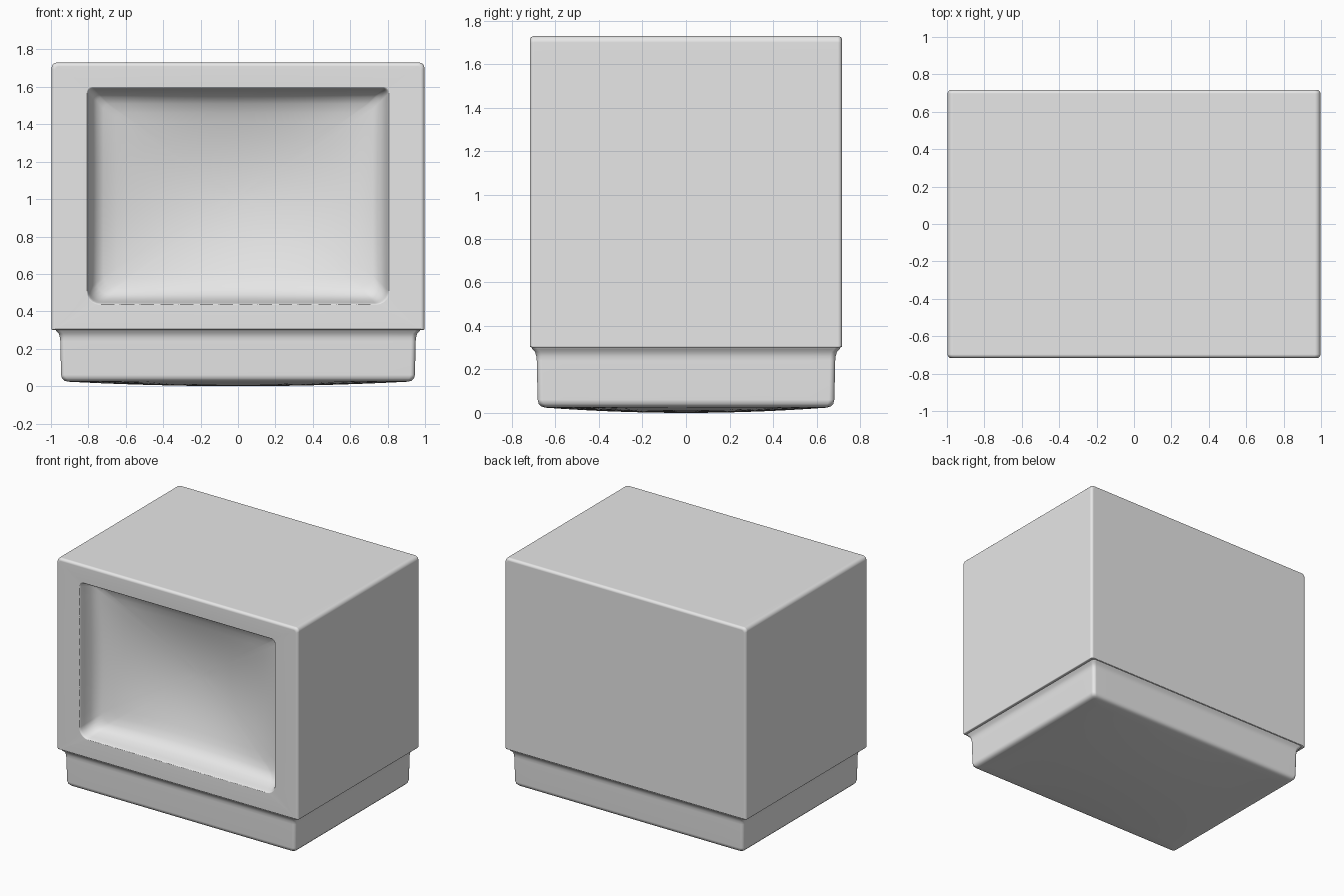
import bpy, bmesh
from math import sin, cos, pi, radians

cube = bpy.data.objects.get("Cube")
if cube:
    bpy.data.objects.remove(cube, do_unlink=True)

grey = bpy.data.materials.new("light_grey")
grey.use_nodes = True
grey.diffuse_color = (0.8, 0.8, 0.8, 1)
grey.node_tree.nodes["Principled BSDF"].inputs["Base Color"].default_value = (0.8, 0.8, 0.8, 1)

ARC, EDGE = 5, 14


def rounded(hu, v0, v1, r_top, r_low):
    """Rounded rectangle outline with evenly divided straight edges."""
    corners = [(1, v1, r_top), (-1, v1, r_top), (-1, v0, r_low), (1, v0, r_low)]
    arcs = []
    for k, (side, v, r) in enumerate(corners):
        cu, cv = side * (hu - r), v + (r if k > 1 else -r)
        angles = [(k + i / ARC) * pi / 2 for i in range(ARC + 1)]
        arcs.append([(cu + r * cos(a), cv + r * sin(a)) for a in angles])
    points = []
    for k, arc in enumerate(arcs):
        points += arc
        (a, b), (c, d) = arc[-1], arcs[(k + 1) % 4][0]
        points += [(a + (c - a) * i / EDGE, b + (d - b) * i / EDGE) for i in range(1, EDGE)]
    return points


def loft(name, rings, cap_first=True, cap_last=True):
    """Skin a list of matching rings; a ring of one point closes as a fan."""
    bm = bmesh.new()
    loops = [[bm.verts.new(p) for p in ring] for ring in rings]
    for a, b in zip(loops, loops[1:]):
        n = len(a)
        for i in range(n):
            j = (i + 1) % n
            if len(b) == 1:
                bm.faces.new((a[i], a[j], b[0]))
            else:
                bm.faces.new((a[i], a[j], b[j], b[i]))
    if cap_first:
        bm.faces.new(loops[0])
    if cap_last:
        bm.faces.new(loops[-1])
    bmesh.ops.recalc_face_normals(bm, faces=bm.faces)
    mesh = bpy.data.meshes.new(name)
    bm.to_mesh(mesh)
    bm.free()
    mesh.materials.append(grey)
    obj = bpy.data.objects.new(name, mesh)
    bpy.context.collection.objects.link(obj)
    bpy.ops.object.select_all(action="DESELECT")
    obj.select_set(True)
    bpy.context.view_layer.objects.active = obj
    bpy.ops.object.shade_smooth_by_angle(angle=radians(50))
    mod = obj.modifiers.new("even_shading", "WEIGHTED_NORMAL")
    mod.keep_sharp = True
    return obj


# Cabinet: softened box skinned from back to front, then into the screen hollow
HALF_DEPTH, LOW, TOP, SOFT = 0.717, 0.3, 1.73, 0.02


def shell_ring(a, end):
    inset = SOFT * (1 - cos(a))
    y = end * (HALF_DEPTH - SOFT * (1 - sin(a)))
    outline = rounded(0.997 - inset, LOW + inset * 0.3, TOP - inset, 0.03 - inset * 0.5, 0.006)
    return [(u, y, v) for u, v in outline]


steps = [i * pi / 8 for i in range(5)]
rings = [shell_ring(a, 1) for a in reversed(steps)] + [shell_ring(a, -1) for a in steps]

# Screen hollow: steep soft rim, then a shallow bowl
HW, S0, S1, BOWL = 0.81, 0.435, 1.6, 0.13
MID, HH = (S0 + S1) / 2, (S1 - S0) / 2


def dish(u, v, wall):
    return -HALF_DEPTH + wall + BOWL * (1 - (u / HW) ** 2) * (1 - ((v - MID) / HH) ** 2)


rim = [(0, 0), (0.004, 0.002), (0.009, 0.012), (0.015, 0.04),
       (0.03, 0.09), (0.055, 0.12), (0.09, 0.135)]
for inset, wall in rim:
    outline = rounded(HW - inset, S0 + inset, S1 - inset, 0.03, 0.07)
    rings.append([(u, dish(u, v, wall), v) for u, v in outline])
for i in range(9, 0, -1):
    t = i / 10
    rings.append([(u * t, dish(u * t, MID + (v - MID) * t, 0.14), MID + (v - MID) * t)
                  for u, v in outline])
rings.append([(0, dish(0, MID, 0.14), MID)])
loft("cabinet", rings, cap_last=False)

# Plinth: flared at the top, rounded at the foot, with a slightly bulging underside
BX, BY = 0.95, 0.685
profile = [(-0.025, 0.302), (-0.02, 0.292), (-0.008, 0.28), (-0.002, 0.26), (0, 0.24),
           (0.004, 0.06), (0.009, 0.042), (0.02, 0.03), (0.04, 0.024)]
rings = []
for inset, z in profile:
    outline = rounded(BX - inset, inset - BY, BY - inset, 0.025, 0.025)
    rings.append([(u, v, z) for u, v in outline])


def belly(u, v):
    return 0.024 * (1 - (1 - (u / 0.91) ** 2) * (1 - (v / 0.645) ** 2))


for i in range(9, 0, -1):
    t = i / 10
    rings.append([(u * t, v * t, belly(u * t, v * t)) for u, v in outline])
rings.append([(0, 0, 0)])
loft("plinth", rings, cap_last=False)
